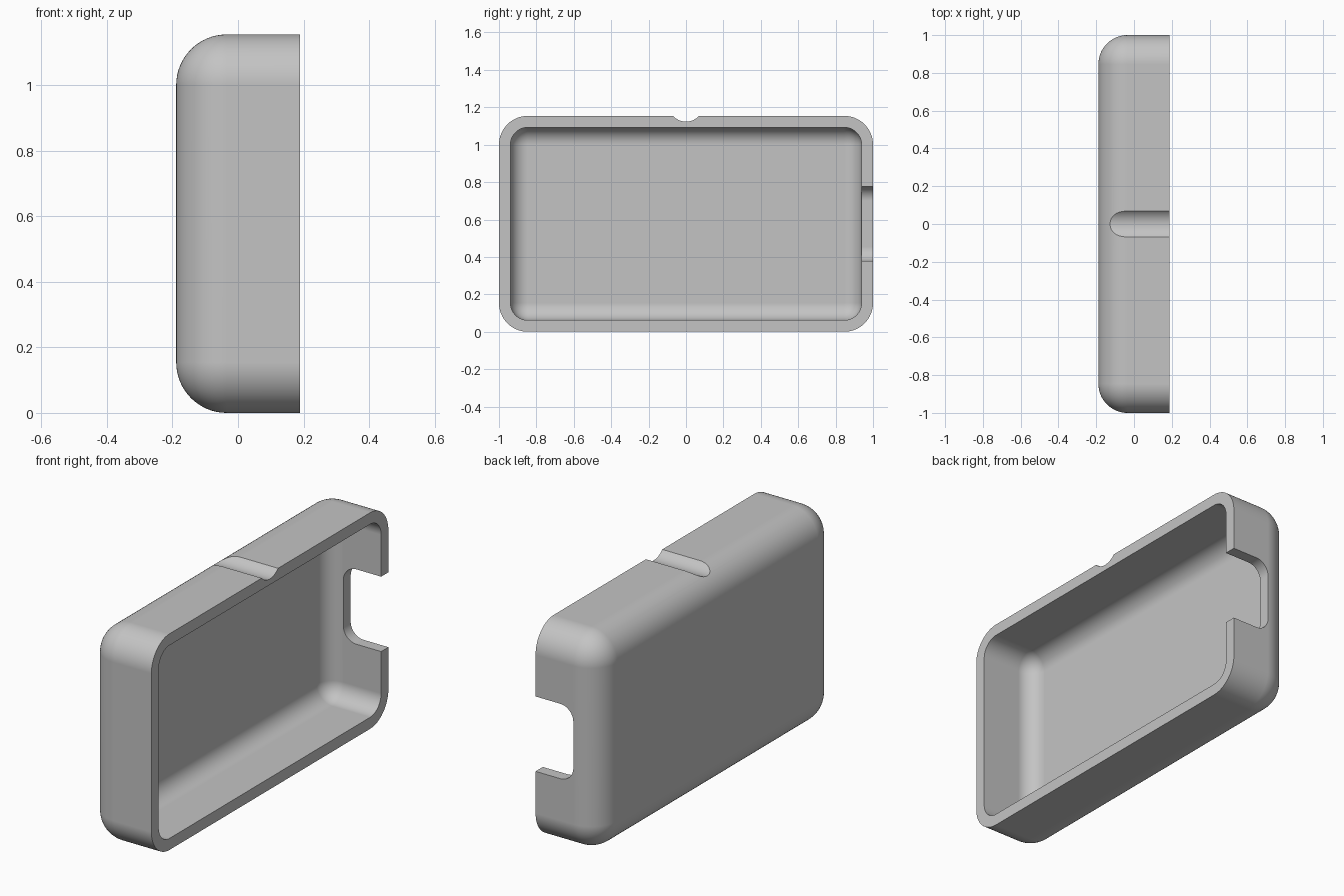
import bpy, bmesh, math
from mathutils import Matrix, Vector

if "Cube" in bpy.data.objects:
    bpy.data.objects.remove(bpy.data.objects["Cube"], do_unlink=True)

HALF_X, HALF_Y, TOP = 0.1885, 1.0, 1.154
WALL, ROUND = 0.0615, 0.154

grey = bpy.data.materials.new("plain_grey")
grey.use_nodes = True
colour = (0.55, 0.55, 0.55, 1)
grey.diffuse_color = colour
grey.node_tree.nodes["Principled BSDF"].inputs["Base Color"].default_value = colour


def make(name, bm):
    bmesh.ops.recalc_face_normals(bm, faces=bm.faces)
    mesh = bpy.data.meshes.new(name)
    bm.to_mesh(mesh)
    bm.free()
    mesh.materials.append(grey)
    ob = bpy.data.objects.new(name, mesh)
    bpy.context.collection.objects.link(ob)
    return ob


def rounded_box(name, low, high, radius, pick, segments=16):
    """Box between two corners, with the edges chosen by pick rounded."""
    low, high = Vector(low), Vector(high)
    bm = bmesh.new()
    bmesh.ops.create_cube(bm, size=1)
    bm.transform(Matrix.Translation((low + high) / 2) @ Matrix.Diagonal((*(high - low), 1)))
    chosen = [e for e in bm.edges if pick(e)]
    bmesh.ops.bevel(bm, geom=chosen, offset=radius, segments=segments,
                    profile=0.5, affect='EDGES', clamp_overlap=True)
    return make(name, bm)


def not_open_rim(edge):
    x_max = max(v.co.x for f in edge.link_faces for v in f.verts)
    return any(v.co.x < x_max - 0.01 for v in edge.verts)


def port_corner(edge):
    a, b = (v.co for v in edge.verts)
    return abs(a.y - b.y) > 0.01 and a.x < 0


# Outer tray body, open toward +x
shell = rounded_box("case_shell", (-HALF_X, -HALF_Y, 0), (HALF_X, HALF_Y, TOP),
                    ROUND, not_open_rim)

# Hollow, concentric with the outside
cavity = rounded_box("cavity_cutter", (-HALF_X + WALL, -HALF_Y + WALL, WALL),
                     (0.4, HALF_Y - WALL, TOP - WALL), ROUND - WALL, not_open_rim)

# Port opening in the end wall
port = rounded_box("port_cutter", (ROUND - HALF_X, 0.88, TOP / 2 - 0.2),
                   (0.4, 1.2, TOP / 2 + 0.2), 0.077, port_corner, 12)

# Shallow groove across the top
bm = bmesh.new()
bmesh.ops.create_cone(bm, cap_ends=True, segments=64, radius1=0.0923, radius2=0.0923, depth=1)
bm.transform(Matrix.Translation((0, 0, TOP + WALL)) @ Matrix.Rotation(math.pi / 2, 4, 'Y'))
groove = make("groove_cutter", bm)

# Cut the openings
bpy.ops.object.select_all(action='DESELECT')
bpy.context.view_layer.objects.active = shell
shell.select_set(True)
for cutter in (cavity, port, groove):
    cutter.hide_render = True
    mod = shell.modifiers.new(cutter.name, 'BOOLEAN')
    mod.operation = 'DIFFERENCE'
    mod.solver = 'EXACT'
    mod.object = cutter
    bpy.ops.object.modifier_apply(modifier=mod.name)
    bpy.data.objects.remove(cutter, do_unlink=True)

# Smooth fillets, crisp cut edges
bpy.ops.object.shade_smooth_by_angle(angle=math.radians(25))
weighted = shell.modifiers.new("weighted_normals", 'WEIGHTED_NORMAL')
weighted.keep_sharp = True
